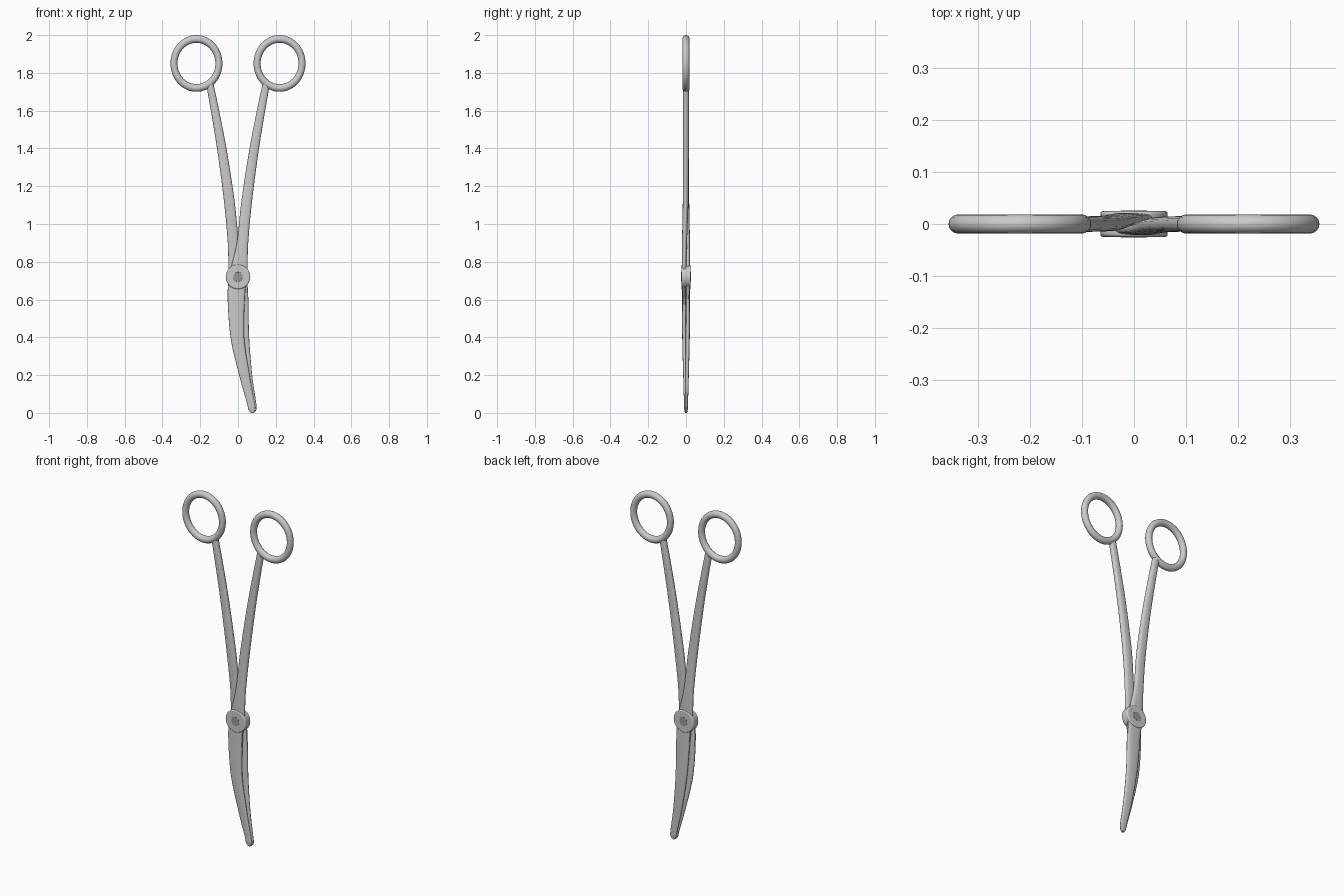
import bpy, bmesh, math
from mathutils import Vector

if "Cube" in bpy.data.objects:
    bpy.data.objects.remove(bpy.data.objects["Cube"])


def finish(ob, angle=40):
    bpy.ops.object.select_all(action='DESELECT')
    ob.select_set(True)
    bpy.context.view_layer.objects.active = ob
    bpy.ops.object.shade_smooth_by_angle(angle=math.radians(angle))


def spline(pts, steps=6):
    """Catmull-Rom through tuples of any length."""
    out = []
    for i in range(len(pts) - 1):
        a, b, c, d = (Vector(pts[max(0, min(len(pts) - 1, i + k))]) for k in (-1, 0, 1, 2))
        for s in range(steps):
            t = s / steps
            out.append(b + 0.5 * t * (c - a + t * (2 * a - 5 * b + 4 * c - d
                                                   + t * (3 * (b - c) + d - a))))
    return out + [Vector(pts[-1])]


def loft(name, pts, sides=20):
    """Sweep a flattened rounded section; pts = (x, y, z, half width, half depth)."""
    rows = spline(pts)
    bm = bmesh.new()
    rings = []
    for i, r in enumerate(rows):
        p, q = rows[max(0, i - 1)], rows[min(len(rows) - 1, i + 1)]
        side = Vector((q[2] - p[2], 0, p[0] - q[0])).normalized()
        ring = []
        for k in range(sides):
            a = 2 * math.pi * k / sides
            u = math.copysign(abs(math.cos(a)) ** 0.75, math.cos(a)) * r[3]
            v = math.copysign(abs(math.sin(a)) ** 0.75, math.sin(a)) * r[4]
            ring.append(bm.verts.new(Vector((r[0], r[1] + v, r[2])) + side * u))
        rings.append(ring)
    for a, b in zip(rings, rings[1:]):
        for k in range(sides):
            j = (k + 1) % sides
            bm.faces.new((a[k], a[j], b[j], b[k]))
    bm.faces.new(rings[0])
    bm.faces.new(rings[-1])
    bmesh.ops.recalc_face_normals(bm, faces=bm.faces)
    me = bpy.data.meshes.new(name)
    bm.to_mesh(me)
    bm.free()
    ob = bpy.data.objects.new(name, me)
    bpy.context.collection.objects.link(ob)
    finish(ob)


# Handle halves: each shank crosses at the pivot into the opposite jaw
shank = [(0.15, 0, 1.745, 0.019, 0.015), (0.118, 0, 1.58, 0.022, 0.015),
         (0.083, 0, 1.38, 0.025, 0.015), (0.046, -0.002, 1.12, 0.028, 0.015),
         (0.024, -0.008, 0.9, 0.030, 0.013), (0.004, -0.010, 0.74, 0.046, 0.011)]
front_jaw = [(-0.009, -0.010, 0.62, 0.046, 0.011), (-0.003, -0.009, 0.4, 0.036, 0.011),
             (0.034, -0.006, 0.2, 0.027, 0.009), (0.066, -0.004, 0.06, 0.020, 0.007),
             (0.073, -0.004, 0.025, 0.019, 0.006), (0.077, -0.003, 0.006, 0.011, 0.004),
             (0.078, -0.003, 0.001, 0.004, 0.003)]
back_jaw = [(0.010, 0.010, 0.62, 0.044, 0.011), (0.023, 0.009, 0.4, 0.036, 0.011),
            (0.048, 0.006, 0.2, 0.027, 0.009), (0.074, 0.004, 0.06, 0.021, 0.007),
            (0.080, 0.004, 0.025, 0.019, 0.006), (0.081, 0.003, 0.006, 0.011, 0.004),
            (0.082, 0.003, 0.001, 0.004, 0.003)]
loft("front_arm_and_jaw", shank + front_jaw)
loft("back_arm_and_jaw", [(-x, -y, z, w, d) for x, y, z, w, d in shank] + back_jaw)

# Finger rings, slightly taller than wide
for sx, label in ((-1, "left"), (1, "right")):
    bpy.ops.mesh.primitive_torus_add(major_radius=0.119, minor_radius=0.0185,
                                     major_segments=64, minor_segments=16,
                                     location=(sx * 0.22, 0, 1.85),
                                     rotation=(math.pi / 2, 0, 0))
    ob = bpy.context.object
    ob.name = label + "_finger_ring"
    ob.scale = (1, 1.09, 1)
    finish(ob)


def disc(name, radius, depth, bevel):
    bpy.ops.mesh.primitive_cylinder_add(vertices=40, radius=radius, depth=depth,
                                        location=(0, 0, 0.72), rotation=(math.pi / 2, 0, 0))
    ob = bpy.context.object
    ob.name = name
    mod = ob.modifiers.new("bevel", 'BEVEL')
    mod.width = bevel
    mod.segments = 3
    finish(ob)
    return ob


# Box joint boss and its screw
disc("pivot_boss", 0.065, 0.050, 0.006)
screw = disc("pivot_screw", 0.025, 0.053, 0.001)
mat = bpy.data.materials.new("dark_steel")
mat.diffuse_color = (0.3, 0.32, 0.33, 1)
mat.use_nodes = True
mat.node_tree.nodes["Principled BSDF"].inputs["Base Color"].default_value = mat.diffuse_color
screw.data.materials.append(mat)
